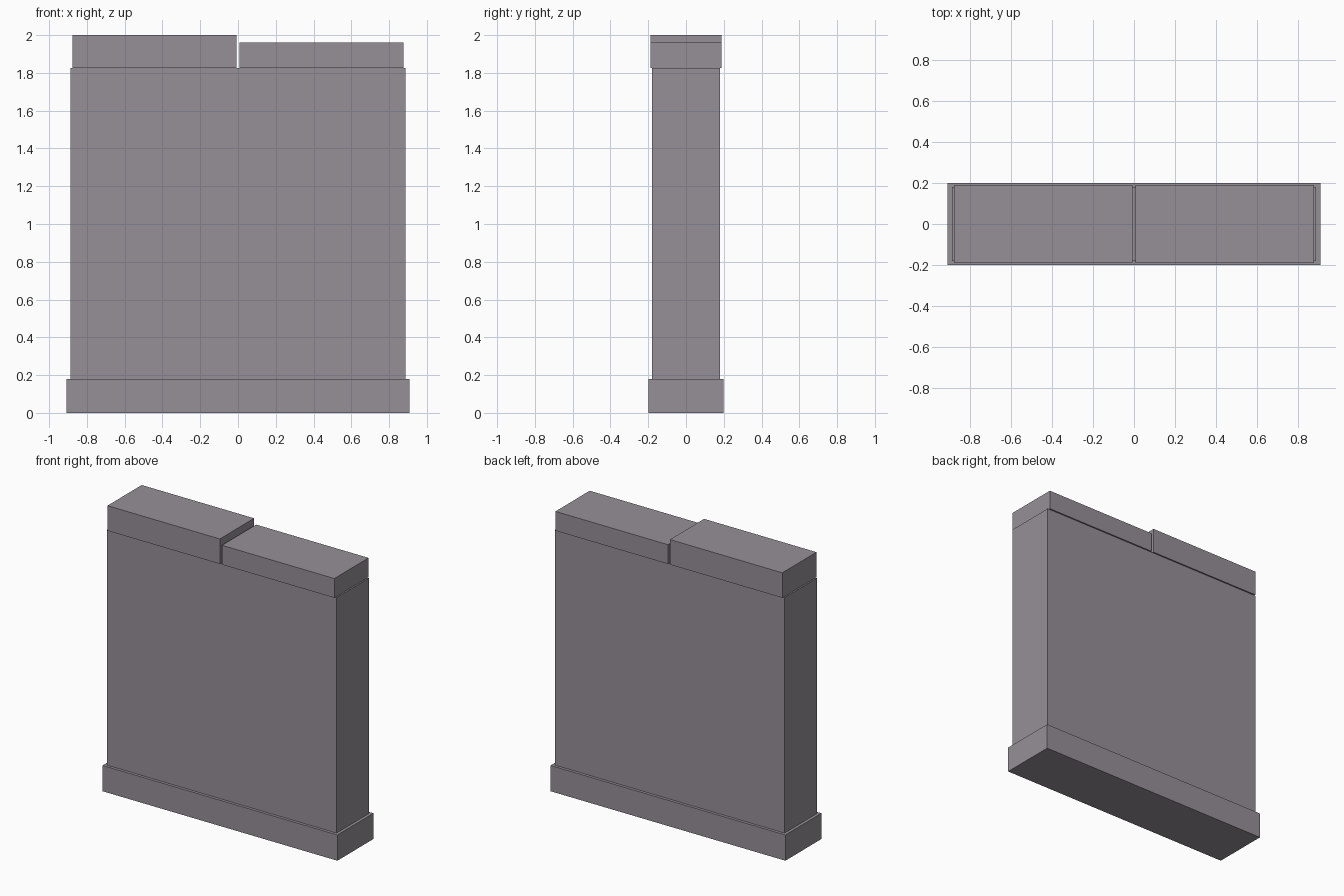
import bpy
import bmesh

if "Cube" in bpy.data.objects:
    bpy.data.objects.remove(bpy.data.objects["Cube"])

stone = bpy.data.materials.new("warm_grey_stone")
stone.diffuse_color = (0.305, 0.278, 0.309, 1.0)
stone.use_nodes = True
stone.node_tree.nodes["Principled BSDF"].inputs["Base Color"].default_value = stone.diffuse_color


def box(name, x0, x1, half_depth, z0, z1):
    """Axis-aligned block, centred on y = 0."""
    bm = bmesh.new()
    bmesh.ops.create_cube(bm, size=1.0)
    for v in bm.verts:
        v.co.x = x1 if v.co.x > 0 else x0
        v.co.y = half_depth if v.co.y > 0 else -half_depth
        v.co.z = z1 if v.co.z > 0 else z0
    mesh = bpy.data.meshes.new(name)
    bm.to_mesh(mesh)
    bm.free()
    mesh.materials.append(stone)
    obj = bpy.data.objects.new(name, mesh)
    bpy.context.collection.objects.link(obj)
    return obj


# Wide plinth and main wall panel
box("plinth", -0.908, 0.908, 0.199, 0.0, 0.18)
box("wall_panel", -0.887, 0.887, 0.179, 0.18, 1.825)

# Two capstones of different height with a narrow gap between them
box("left_capstone", -0.877, -0.008, 0.189, 1.825, 2.0)
box("right_capstone", 0.008, 0.877, 0.189, 1.825, 1.96)
